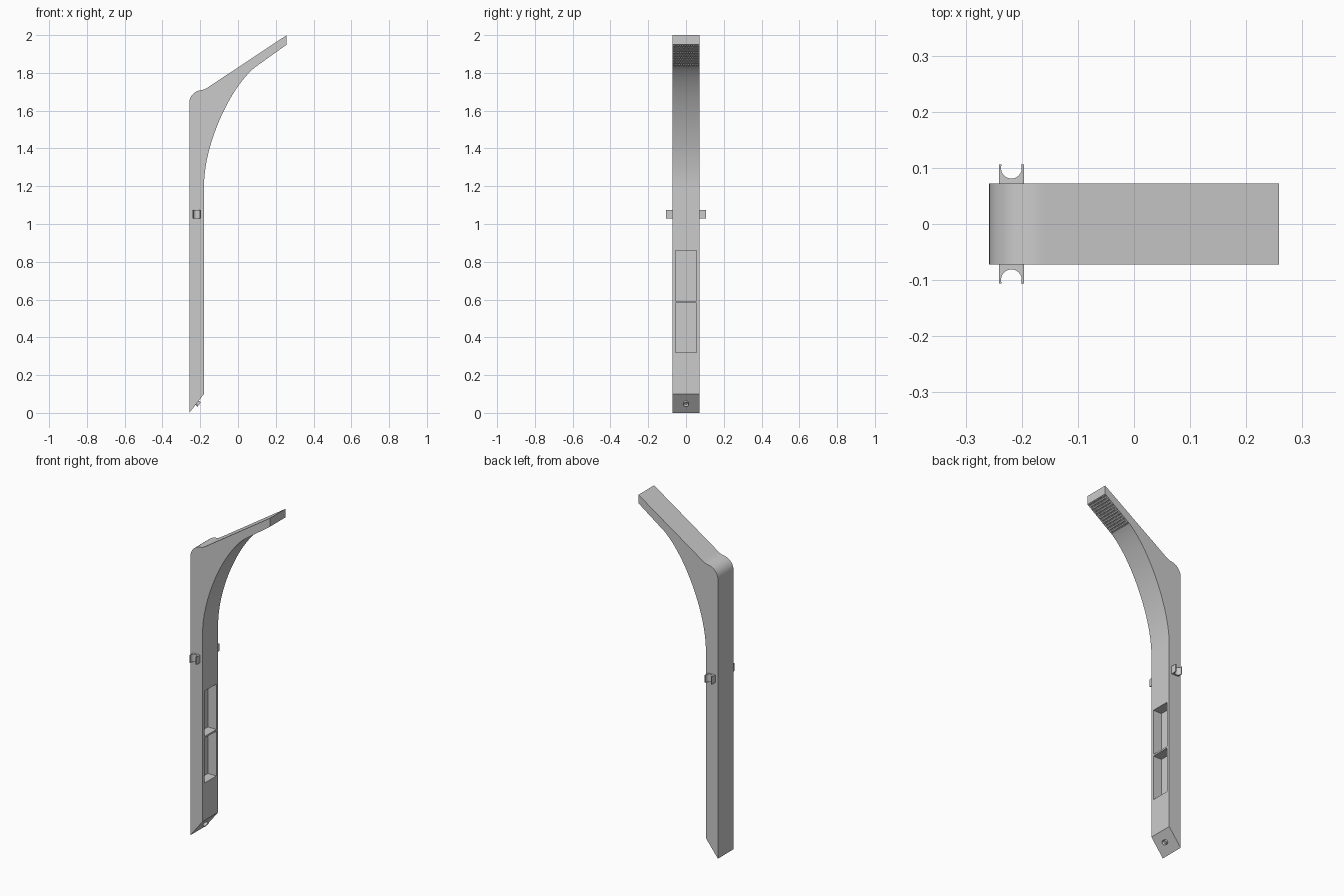
import bpy, bmesh, math
from mathutils import Vector, Matrix

if "Cube" in bpy.data.objects:
    bpy.data.objects.remove(bpy.data.objects["Cube"])


def link(bm, name):
    bmesh.ops.recalc_face_normals(bm, faces=bm.faces)
    me = bpy.data.meshes.new(name)
    bm.to_mesh(me)
    bm.free()
    ob = bpy.data.objects.new(name, me)
    bpy.context.collection.objects.link(ob)
    return ob


def prism(name, pts, offset):
    """Extrude a closed outline of 3D points along offset."""
    bm = bmesh.new()
    face = bm.faces.new([bm.verts.new(p) for p in pts])
    r = bmesh.ops.extrude_face_region(bm, geom=[face])
    bmesh.ops.translate(bm, vec=offset, verts=[v for v in r["geom"] if isinstance(v, bmesh.types.BMVert)])
    return link(bm, name)


def arc(cx, cy, r, a0, a1, n):
    angs = [math.radians(a0 + (a1 - a0) * i / n) for i in range(n + 1)]
    return [(cx + r * math.cos(a), cy + r * math.sin(a)) for a in angs]


def bezier(p, n):
    out = []
    for i in range(n + 1):
        t = i / n
        w = ((1 - t) ** 3, 3 * t * (1 - t) ** 2, 3 * t * t * (1 - t), t ** 3)
        out.append(tuple(sum(k * q[j] for k, q in zip(w, p)) for j in (0, 1)))
    return out


def smooth(ob, angle=30):
    bpy.ops.object.select_all(action='DESELECT')
    ob.select_set(True)
    bpy.context.view_layer.objects.active = ob
    bpy.ops.object.shade_smooth_by_angle(angle=math.radians(angle))


def cut(ob, cutter):
    m = ob.modifiers.new("cut", 'BOOLEAN')
    m.operation, m.solver, m.object = 'DIFFERENCE', 'EXACT', cutter
    bpy.context.view_layer.objects.active = ob
    bpy.ops.object.modifier_apply(modifier=m.name)
    bpy.data.objects.remove(cutter)


# Column and overhead arm: one side profile, extruded across the width
W = 0.0725
head_in, head_out = Vector((0.09, 0, 1.83)), Vector((0.258, 0, 1.95))
outline = [(-0.258, 0), (-0.18, 0.10)]
outline += bezier([(-0.18, 1.2), (-0.18, 1.42), (-0.045, 1.718), (0.09, 1.83)], 28)
outline += [(0.258, 1.95), (0.258, 2.0)]
outline += bezier([(-0.155, 1.726), (-0.17, 1.716), (-0.18, 1.71), (-0.195, 1.709)], 5)
outline += arc(-0.189, 1.64, 0.069, 97, 180, 10)
panel = prism("shower_panel", [(x, -W, z) for x, z in outline], (0, 2 * W, 0))

# Two storage recesses in the front face
for z0, z1 in ((0.32, 0.583), (0.593, 0.86)):
    c = prism("recess_cutter", [(-0.235, y, z) for y, z in
              ((-0.056, z0), (0.056, z0), (0.056, z1), (-0.056, z1))], (0.1, 0, 0))
    cut(panel, c)

# Grid of spray holes under the arm
along = head_out - head_in
normal = Vector((along.z, 0, -along.x)).normalized()
turn = normal.to_track_quat('Z', 'Y').to_matrix().to_4x4()
bm = bmesh.new()
rows, cols = 13, 12
for i in range(rows):
    for j in range(cols - i % 2):
        pos = head_in + along * ((i + 0.6) / (rows + 0.2))
        pos.y = (j + 0.5 * (i % 2) - (cols - 1) / 2) * 0.0118
        bmesh.ops.create_cone(bm, cap_ends=True, segments=8, radius1=0.0043, radius2=0.0043,
                              depth=0.014, matrix=Matrix.Translation(pos) @ turn)
cut(panel, link(bm, "spray_hole_cutter"))
smooth(panel)

# Hand shower clips, one on each side
for side, name in ((1, "clip_back"), (-1, "clip_front")):
    u = [(-0.241, 0.07), (-0.196, 0.07), (-0.196, 0.106)]
    u += arc(-0.2185, 0.0995, 0.0185, 20, -200, 18) + [(-0.241, 0.106)]
    smooth(prism(name, [(x, side * y, 1.03) for x, y in u], (0, 0, 0.045)))

# Hose connector on the slanted foot
n = Vector((0.10, 0, -0.078)).normalized()
turn = n.to_track_quat('Z', 'Y').to_matrix().to_4x4()
base = Vector((-0.258, 0, 0)).lerp(Vector((-0.18, 0, 0.10)), 0.53)
bm = bmesh.new()
bmesh.ops.create_cone(bm, cap_ends=True, segments=20, radius1=0.014, radius2=0.014, depth=0.024,
                      matrix=Matrix.Translation(base + n * 0.002) @ turn)
tip = max(bm.faces, key=lambda f: f.calc_center_median().dot(n))
bmesh.ops.inset_region(bm, faces=[tip], thickness=0.004)
bmesh.ops.translate(bm, vec=-n * 0.012, verts=tip.verts)
smooth(link(bm, "hose_connector"))
